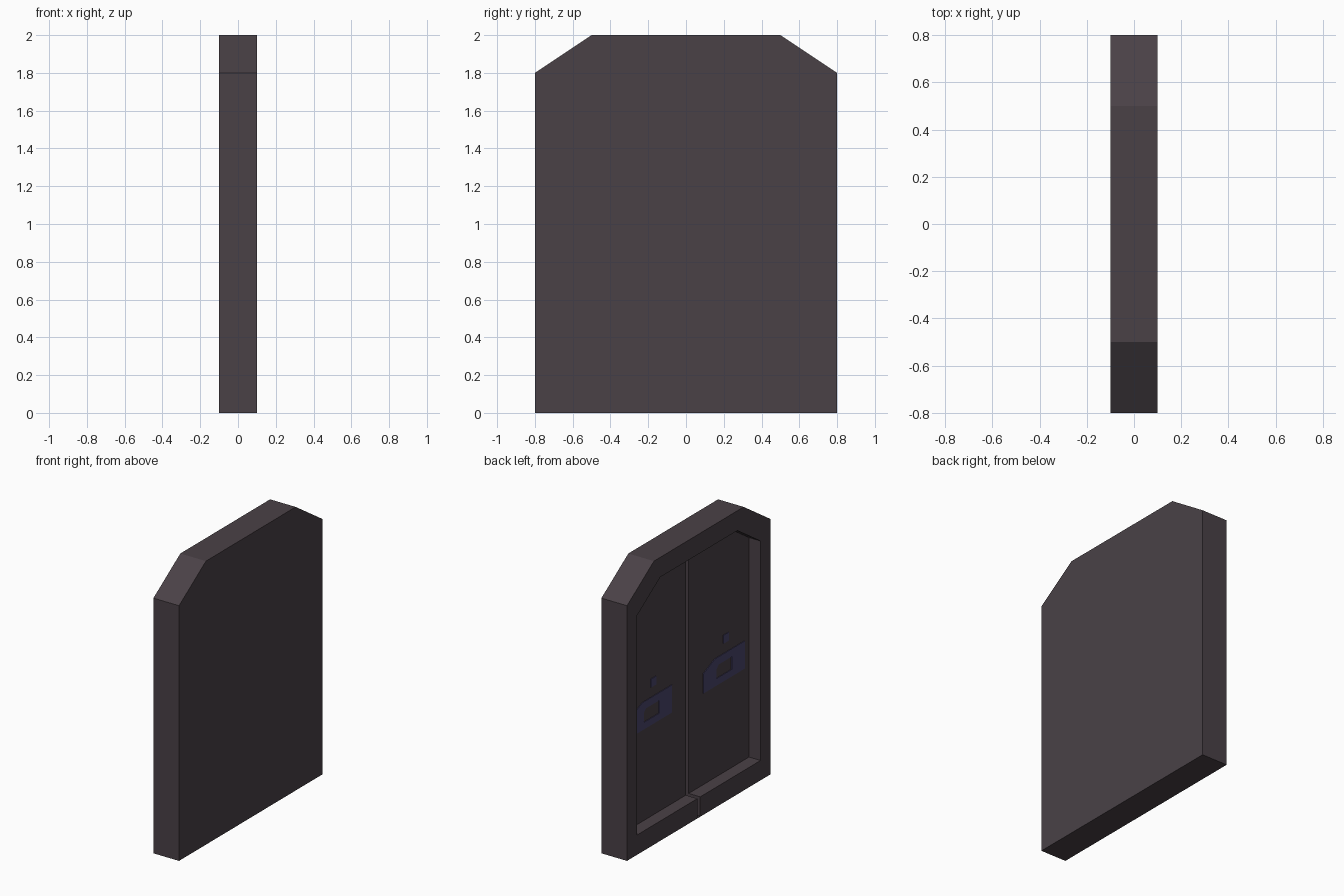
import bpy, bmesh

if "Cube" in bpy.data.objects:
    bpy.data.objects.remove(bpy.data.objects["Cube"])

def material(name, rgb):
    m = bpy.data.materials.new(name)
    m.diffuse_color = (*rgb, 1)
    m.use_nodes = True
    m.node_tree.nodes["Principled BSDF"].inputs["Base Color"].default_value = m.diffuse_color
    return m

metal = material("dark grey metal", (0.068, 0.053, 0.062))
blue = material("dark blue paint", (0.068, 0.060, 0.15))

def link(name, bm, mat):
    bmesh.ops.recalc_face_normals(bm, faces=bm.faces)
    me = bpy.data.meshes.new(name)
    bm.to_mesh(me)
    bm.free()
    me.materials.append(mat)
    ob = bpy.data.objects.new(name, me)
    bpy.context.collection.objects.link(ob)
    return ob

def add_prism(bm, pts, x0, x1):
    """Extrude a (y, z) polygon from x0 to x1."""
    a = [bm.verts.new((x0, y, z)) for y, z in pts]
    b = [bm.verts.new((x1, y, z)) for y, z in pts]
    bm.faces.new(a)
    bm.faces.new(b[::-1])
    for i in range(len(pts)):
        j = (i + 1) % len(pts)
        bm.faces.new((a[i], a[j], b[j], b[i]))

def prism(name, pts, x0, x1, mat):
    bm = bmesh.new()
    add_prism(bm, pts, x0, x1)
    return link(name, bm, mat)

def rect(y0, y1, z0, z1):
    return [(y0, z0), (y1, z0), (y1, z1), (y0, z1)]

def cut(target, cutter):
    mod = target.modifiers.new("cut", 'BOOLEAN')
    mod.operation = 'DIFFERENCE'
    mod.solver = 'EXACT'
    mod.object = cutter
    cutter.hide_render = True
    cutter.hide_viewport = True

# Door slab with clipped top corners, recessed on the -x side
outline = [(-.8, 0), (.8, 0), (.8, 1.8), (.5, 2), (-.5, 2), (-.8, 1.8)]
inner = [(y * .86, 1 + (z - 1) * .86) for y, z in outline]
REC = -0.01
door = prism("door_slab", outline, -.1, .1, metal)
cut(door, prism("recess_cutter", inner, -.2, REC, metal))

# Seam between the two leaves, running through the bottom rail
cut(door, prism("seam_cutter", rect(-.016, .016, .005, 1.85), -.15, .02, metal))

# Painted markings, one on each leaf
outer = [(-.23, .785), (.23, .785), (.23, .925), (.10, .98), (-.23, .98)]
hole = [(-.085, .835), (.085, .835), (.085, .90), (.06, .925), (-.085, .925)]
for side, cy in (("right", -.405), ("left", .405)):
    bm = bmesh.new()
    for i in range(5):
        j = (i + 1) % 5
        quad = [outer[i], outer[j], hole[j], hole[i]]
        add_prism(bm, [(cy + y, z) for y, z in quad], REC - .004, REC + .001)
    add_prism(bm, rect(cy - .055, cy + .005, 1.05, 1.11), REC - .004, REC + .001)
    link(side + "_panel_marking", bm, blue)
